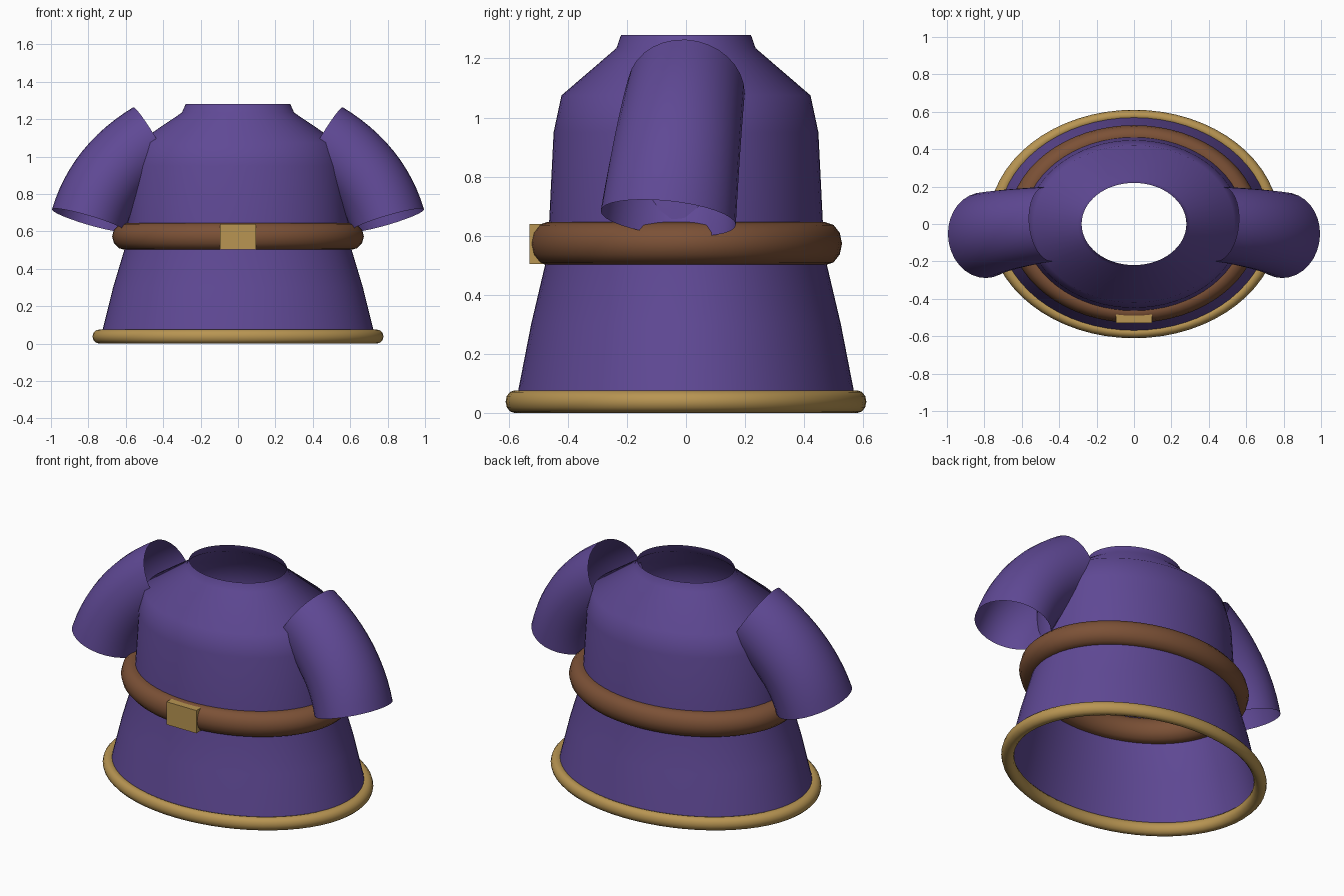
import bpy, bmesh, math
from mathutils import Vector

if "Cube" in bpy.data.objects:
    bpy.data.objects.remove(bpy.data.objects["Cube"])

DEPTH = 0.785   # ratio of depth to width for every oval part


def material(name, rgb):
    m = bpy.data.materials.new(name)
    m.diffuse_color = (*rgb, 1)
    m.use_nodes = True
    m.node_tree.nodes["Principled BSDF"].inputs["Base Color"].default_value = m.diffuse_color
    return m


purple = material("purple cloth", (0.115, 0.066, 0.30))
brown = material("brown leather", (0.20, 0.082, 0.037))
gold = material("gold trim", (0.48, 0.30, 0.085))


def loft(name, rings, mat):
    """Open-ended skin through closed rings of points."""
    bm = bmesh.new()
    rows = [[bm.verts.new(p) for p in ring] for ring in rings]
    n = len(rows[0])
    for a, b in zip(rows, rows[1:]):
        for i in range(n):
            j = (i + 1) % n
            bm.faces.new((a[i], a[j], b[j], b[i]))
    bmesh.ops.recalc_face_normals(bm, faces=bm.faces)
    me = bpy.data.meshes.new(name)
    bm.to_mesh(me)
    bm.free()
    ob = bpy.data.objects.new(name, me)
    bpy.context.collection.objects.link(ob)
    me.materials.append(mat)
    for p in me.polygons:
        p.use_smooth = True
    return ob


def oval_ring(name, z, major, minor, mat):
    bpy.ops.mesh.primitive_torus_add(major_segments=64, minor_segments=12,
                                     major_radius=major, minor_radius=minor,
                                     location=(0, 0, z))
    ob = bpy.context.object
    ob.name = name
    ob.scale.y = DEPTH
    bpy.ops.object.transform_apply(location=False, rotation=False, scale=True)
    bpy.ops.object.shade_smooth()
    ob.data.materials.append(mat)


def circle(n):
    return [(math.cos(2 * math.pi * i / n), math.sin(2 * math.pi * i / n)) for i in range(n)]


# Tunic body: height and half width from hem to collar
profile = [(0.03, 0.735), (0.30, 0.668), (0.50, 0.608), (0.65, 0.590),
           (0.95, 0.571), (1.075, 0.537), (1.235, 0.30), (1.28, 0.28)]
loft("tunic_body", [[(r * c, r * DEPTH * s, z) for c, s in circle(64)]
                    for z, r in profile], purple)

# Sleeves: curved open tubes drooping outward and slightly forward
p0, p1, p2 = Vector((0.455, 0, 1.09)), Vector((0.72, -0.03, 0.93)), Vector((0.80, -0.06, 0.66))
for side, label in ((1, "left"), (-1, "right")):
    rings = []
    for k in range(13):
        t = k / 12
        centre = p0 * (1 - t) ** 2 + p1 * 2 * t * (1 - t) + p2 * t * t
        along = ((p1 - p0) * (1 - t) + (p2 - p1) * t).normalized()
        out = Vector((0, 1, 0)).cross(along).normalized()
        if out.x < 0:
            out = -out
        back = along.cross(out).normalized()
        pts = [centre + out * c * 0.203 + back * s * (0.20 + 0.03 * t) for c, s in circle(32)]
        rings.append([(side * p.x, p.y, p.z) for p in pts])
    loft(label + "_sleeve", rings, purple)

# Belt and hem trim
oval_ring("belt", 0.573, 0.60, 0.073, brown)
oval_ring("hem_trim", 0.038, 0.74, 0.038, gold)

# Belt buckle
bpy.ops.mesh.primitive_cube_add(size=1, location=(0, -0.50, 0.572))
buckle = bpy.context.object
buckle.name = "buckle"
buckle.scale = (0.195, 0.06, 0.135)
bpy.ops.object.transform_apply(location=False, rotation=False, scale=True)
buckle.data.materials.append(gold)
